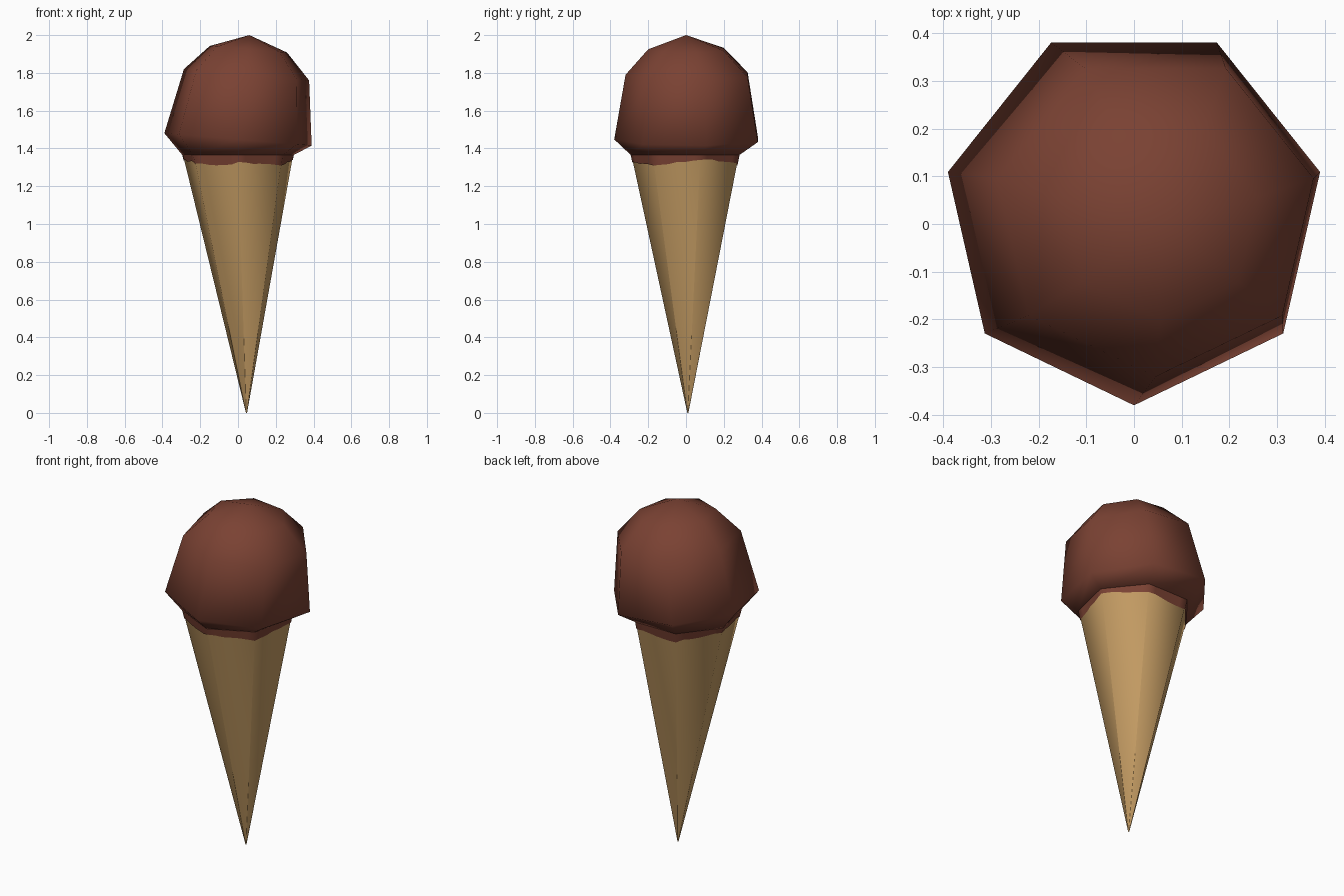
import bpy, math, random
from mathutils import Vector

if "Cube" in bpy.data.objects:
    bpy.data.objects.remove(bpy.data.objects["Cube"])

random.seed(4)
SIDES = 7


def material(name, rgb):
    m = bpy.data.materials.new(name)
    m.diffuse_color = (*rgb, 1)
    m.use_nodes = True
    m.node_tree.nodes["Principled BSDF"].inputs["Base Color"].default_value = m.diffuse_color
    return m


chocolate = material("chocolate", (0.195, 0.054, 0.033))
wafer = material("wafer", (0.55, 0.33, 0.125))


def ring(cx, cy, z, r, tilt=0.0):
    """Heptagon with one corner facing the front; tilt lowers the +x side."""
    pts = []
    for i in range(SIDES):
        a = -math.pi / 2 + i * 2 * math.pi / SIDES
        x = r * math.cos(a)
        pts.append(Vector((cx + x, cy + r * math.sin(a), z - tilt * x)))
    return pts


def loft(name, rings, mat, top=None, cap_bottom=False):
    """Skin rings listed from bottom to top, optionally closing the ends."""
    n = len(rings[0])
    verts = [p for r in rings for p in r]
    faces = []
    for k in range(len(rings) - 1):
        for i in range(n):
            j = (i + 1) % n
            faces.append((k * n + i, k * n + j, (k + 1) * n + j, (k + 1) * n + i))
    if top is not None:
        verts.append(Vector(top))
        base = (len(rings) - 1) * n
        faces += [(base + i, base + (i + 1) % n, len(verts) - 1) for i in range(n)]
    if cap_bottom:
        faces.append(tuple(reversed(range(n))))
    me = bpy.data.meshes.new(name)
    me.from_pydata(verts, [], faces)
    me.materials.append(mat)
    ob = bpy.data.objects.new(name, me)
    bpy.context.collection.objects.link(ob)
    bpy.ops.object.select_all(action='DESELECT')
    ob.select_set(True)
    bpy.context.view_layer.objects.active = ob
    bpy.ops.object.shade_smooth_by_angle(angle=math.radians(60))
    return ob


# Wafer cone, tip slightly off centre
cone_tip = ring(0.045, 0.01, 0.0, 0.003)
cone_rim = ring(0.0, 0.01, 1.37, 0.300)
loft("wafer_cone", [cone_tip, cone_rim], wafer, cap_bottom=True)

# Leaning scoop with an overhanging skirt
loft("scoop", [
    ring(0.0, 0.01, 1.365, 0.302),
    ring(0.0, 0.02, 1.448, 0.400, 0.084),
    ring(0.045, 0.02, 1.79, 0.340, 0.090),
    ring(0.055, 0.01, 1.925, 0.210, 0.085),
], chocolate, top=(0.06, 0.0, 2.0), cap_bottom=True)

# Thin melted edge with a ragged border, hugging the cone
STEPS = 6
upper, lower = [], []
for i in range(SIDES):
    for s in range(STEPS):
        t = s / STEPS
        rim = cone_rim[i].lerp(cone_rim[(i + 1) % SIDES], t)
        tip = cone_tip[i].lerp(cone_tip[(i + 1) % SIDES], t)
        out = Vector((rim.x, rim.y - 0.01, 0)).normalized() * 0.004
        drop = 0.045 + 0.012 * math.sin(i * 2.1 + t * 2) + random.uniform(-0.006, 0.006)
        upper.append(rim + out)
        lower.append(rim.lerp(tip, drop / 1.37) + out)
loft("melted_edge", [lower, upper], chocolate)
